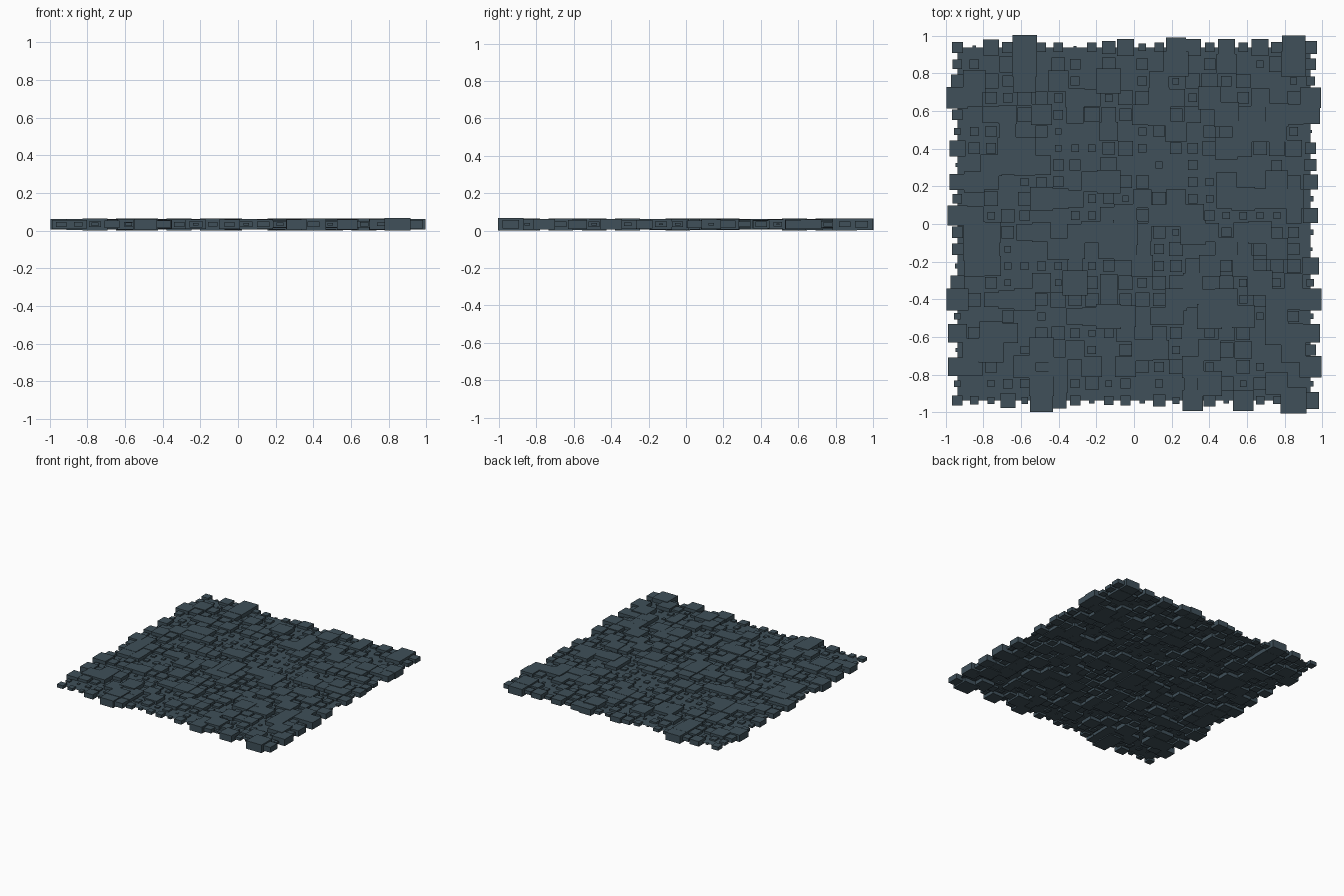
import bpy, bmesh, random
from mathutils import Matrix, Vector

if "Cube" in bpy.data.objects:
    bpy.data.objects.remove(bpy.data.objects["Cube"])

random.seed(7)
N = 22
STEP = 0.0893
START = -0.938
MID_Z = 0.0335
RATIO = 0.48          # block height / width

mat = bpy.data.materials.new("slate")
mat.diffuse_color = (0.05, 0.08, 0.1, 1)
mat.use_nodes = True
mat.node_tree.nodes["Principled BSDF"].inputs["Base Color"].default_value = mat.diffuse_color

# Block widths (thousandths) along the four borders; sides run back to front
BACK = [60, 20, 85, 60, 130, 50, 50, 15, 50, 70, 90, 40, 50, 105, 90, 50, 90, 50, 90, 60, 125, 70]
FRONT = [55, 45, 35, 80, 35, 120, 85, 55, 30, 50, 55, 30, 65, 35, 110, 65, 30, 110, 45, 40, 138, 90]
LEFT = [50, 70, 115, 55, 35, 85, 20, 85, 50, 105, 60, 60, 25, 75, 118, 35, 100, 20, 100, 35]
RIGHT = [60, 50, 110, 100, 15, 60, 65, 80, 30, 80, 30, 20, 90, 40, 118, 30, 100, 60, 115, 30]
# Largest inner blocks (column, row)
BIG = {(4, 1), (13, 1), (9, 2), (16, 4), (20, 1), (7, 14), (18, 14), (5, 20),
       (2, 18), (5, 18), (10, 11), (15, 16), (9, 16), (20, 18), (15, 20), (14, 11)}


def width(i, j):
    if j == 0:
        return BACK[i] / 1000
    if j == N - 1:
        return FRONT[i] / 1000
    if i == 0:
        return LEFT[j - 1] / 1000
    if i == N - 1:
        return RIGHT[j - 1] / 1000
    if (i, j) in BIG:
        return 0.133
    return random.uniform(0.015, 0.125)


def finish(bm, name):
    mesh = bpy.data.meshes.new(name)
    bm.to_mesh(mesh)
    bm.free()
    mesh.materials.append(mat)
    bpy.context.collection.objects.link(bpy.data.objects.new(name, mesh))


# Field of flat blocks, one per grid point
bm = bmesh.new()
for j in range(N):
    for i in range(N):
        w = width(i, j)
        pos = Vector((START + i * STEP, -START - j * STEP, MID_Z))
        scale = Matrix.Diagonal((w, w, w * RATIO, 1))
        bmesh.ops.create_cube(bm, size=1, matrix=Matrix.Translation(pos) @ scale)
finish(bm, "paving_blocks")

# Thin sheet through the middle that joins the blocks
bm = bmesh.new()
bmesh.ops.create_grid(bm, x_segments=N - 1, y_segments=N - 1, size=-START,
                      matrix=Matrix.Translation((0, 0, MID_Z)))
finish(bm, "base_sheet")
